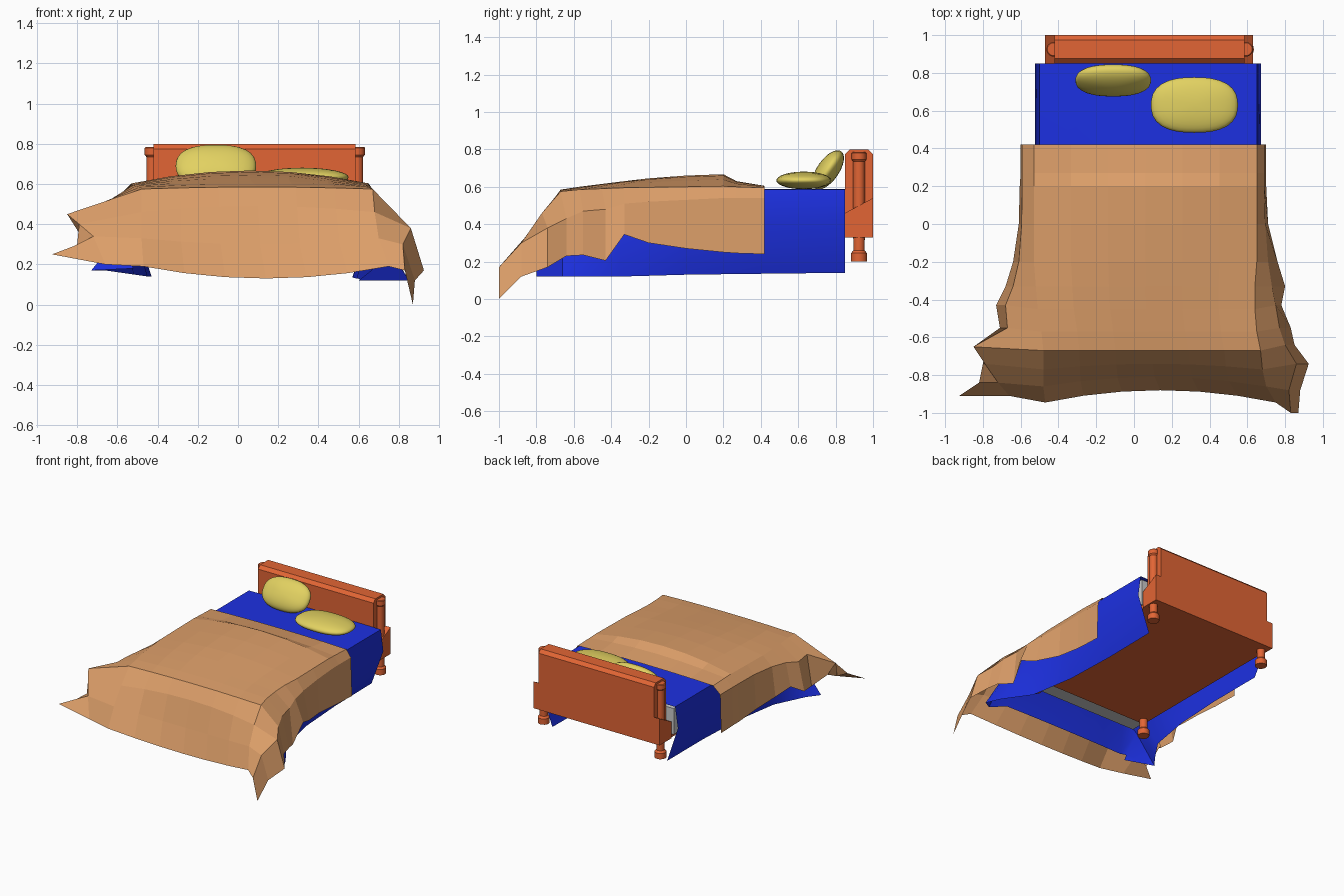
import bpy, bmesh, math
from mathutils import Matrix


def material(name, rgb):
    m = bpy.data.materials.new(name)
    m.diffuse_color = (*rgb, 1)
    return m


TAN = material("tan blanket", (0.71, 0.34, 0.14))
BLUE = material("blue sheet", (0.012, 0.03, 0.76))
WOOD = material("red wood", (0.76, 0.13, 0.035))
YELLOW = material("yellow pillow", (0.76, 0.64, 0.12))
GREY = material("light grey mattress", (0.6, 0.6, 0.6))


def finish(name, bm, mat, smooth=None):
    bmesh.ops.recalc_face_normals(bm, faces=bm.faces)
    me = bpy.data.meshes.new(name)
    bm.to_mesh(me)
    bm.free()
    me.materials.append(mat)
    ob = bpy.data.objects.new(name, me)
    bpy.context.collection.objects.link(ob)
    if smooth:
        bpy.ops.object.select_all(action='DESELECT')
        ob.select_set(True)
        bpy.context.view_layer.objects.active = ob
        bpy.ops.object.shade_smooth_by_angle(angle=math.radians(smooth))
    return ob


def prism(name, profile, x0, x1, mat):
    """Extrude a (y, z) profile along x."""
    bm = bmesh.new()
    a, b = [[bm.verts.new((x, y, z)) for y, z in profile] for x in (x0, x1)]
    bm.faces.new(a)
    bm.faces.new(b)
    n = len(a)
    for i in range(n):
        j = (i + 1) % n
        bm.faces.new((a[i], a[j], b[j], b[i]))
    return finish(name, bm, mat)


def box(name, x0, x1, y0, y1, z0, z1, mat):
    return prism(name, [(y0, z0), (y1, z0), (y1, z1), (y0, z1)], x0, x1, mat)


def lathe(name, profile, x, y, mat, sides=16):
    """Turn a (radius, z) profile around a vertical axis."""
    bm = bmesh.new()
    rings = [[bm.verts.new((x + r * math.cos(2 * math.pi * k / sides),
                            y + r * math.sin(2 * math.pi * k / sides), z))
              for k in range(sides)] for r, z in profile]
    for a, b in zip(rings, rings[1:]):
        for k in range(sides):
            j = (k + 1) % sides
            bm.faces.new((a[k], a[j], b[j], b[k]))
    bm.faces.new(rings[0])
    bm.faces.new(rings[-1])
    return finish(name, bm, mat, 35)


def drape(name, top, left, right, mat, cols=7, smooth=None):
    """Loft cloth from head to foot: crowned top rows plus hanging sides.
    top: y, bow, left x, right x, edge z, centre z
    sides: y, middle x, middle z, hem x, hem z"""
    bm = bmesh.new()
    rows = []
    for (y, bow, xl, xr, ze, zc), lt, rt in zip(top, left, right):
        pts = [(lt[3], lt[0], lt[4]), (lt[1], lt[0], lt[2])]
        for k in range(cols):
            t = 2 * k / (cols - 1) - 1
            c = 1 - t * t
            pts.append((xl + (xr - xl) * (t + 1) / 2, y + bow * c, ze + (zc - ze) * c))
        pts += [(rt[1], rt[0], rt[2]), (rt[3], rt[0], rt[4])]
        rows.append([bm.verts.new(p) for p in pts])
    for a, b in zip(rows, rows[1:]):
        for k in range(len(a) - 1):
            bm.faces.new((a[k], b[k], b[k + 1], a[k + 1]))
    ob = finish(name, bm, mat, smooth)
    # keep the outside facing up
    if sum(p.normal.z for p in ob.data.polygons) < 0:
        ob.data.flip_normals()
    return ob


def pillow(name, loc, size, tilt, mat, power=2.5):
    """Flattened ball with a slightly squared outline."""
    bm = bmesh.new()
    bmesh.ops.create_uvsphere(bm, u_segments=32, v_segments=16, radius=1)
    for v in bm.verts:
        r = math.hypot(v.co.x, v.co.y)
        if r > 1e-4:
            s = ((abs(v.co.x) / r) ** power + (abs(v.co.y) / r) ** power) ** (-1 / power)
            v.co.x *= s
            v.co.y *= s
    bm.transform(Matrix.Translation(loc) @ Matrix.Rotation(math.radians(tilt), 4, 'X')
                 @ Matrix.Diagonal((*size, 1)))
    return finish(name, bm, mat, 60)


# Headboard: wide base with sloping top, flush panel with chamfered top
prism("headboard_base", [(0.85, 0.33), (1.0, 0.33), (1.0, 0.54), (0.85, 0.46)], -0.47, 0.63, WOOD)
prism("headboard_panel", [(0.85, 0.46), (1.0, 0.54), (1.0, 0.775), (0.975, 0.80),
                          (0.875, 0.80), (0.85, 0.775)], -0.42, 0.585, WOOD)

# Turned posts and short foot legs
FOOT = [(0.043, 0.20), (0.043, 0.245), (0.03, 0.26)]
for side, x in (("left", -0.425), ("right", 0.592)):
    lathe("head_post_" + side, FOOT + [(0.031, 0.34), (0.031, 0.735), (0.039, 0.745),
                                       (0.039, 0.78), (0.034, 0.785)], x, 0.925, WOOD)
    lathe("foot_leg_" + side, FOOT + [(0.031, 0.35)], x, -0.40, WOOD)

# Frame and mattress
box("bed_frame", -0.46, 0.62, -0.44, 0.86, 0.33, 0.40, WOOD)
box("mattress", -0.485, 0.635, -0.59, 0.845, 0.36, 0.565, GREY)

# Sheet: sides tuck under near the head, flare near the foot
drape("sheet",
      [(0.85, 0, -0.50, 0.65, 0.585, 0.587), (0.40, 0, -0.50, 0.65, 0.585, 0.587),
       (0.0, 0, -0.50, 0.64, 0.58, 0.587), (-0.35, 0, -0.49, 0.63, 0.575, 0.58),
       (-0.58, 0, -0.46, 0.61, 0.565, 0.572), (-0.65, 0, -0.45, 0.60, 0.48, 0.50),
       (-0.72, 0.02, -0.47, 0.60, 0.21, 0.20)],
      [(0.85, -0.525, 0.42, -0.43, 0.14), (0.40, -0.525, 0.42, -0.43, 0.14),
       (0.0, -0.525, 0.42, -0.45, 0.14), (-0.35, -0.53, 0.42, -0.52, 0.15),
       (-0.55, -0.54, 0.40, -0.66, 0.17), (-0.64, -0.56, 0.38, -0.73, 0.17),
       (-0.73, -0.54, 0.23, -0.52, 0.18)],
      [(0.85, 0.672, 0.42, 0.57, 0.14), (0.40, 0.672, 0.42, 0.57, 0.135),
       (0.0, 0.673, 0.42, 0.59, 0.13), (-0.35, 0.68, 0.42, 0.66, 0.12),
       (-0.55, 0.69, 0.40, 0.80, 0.12), (-0.66, 0.71, 0.35, 0.85, 0.12),
       (-0.80, 0.70, 0.20, 0.60, 0.12)],
      BLUE, smooth=40)

# Blanket with rounded shoulders and flared, crumpled foot corners
drape("blanket",
      [(0.42, 0, -0.53, 0.65, 0.595, 0.605), (0.27, 0, -0.53, 0.65, 0.60, 0.63),
       (0.20, 0, -0.53, 0.65, 0.603, 0.667), (0.0, 0, -0.53, 0.65, 0.60, 0.66),
       (-0.20, 0, -0.53, 0.65, 0.597, 0.645), (-0.33, 0, -0.52, 0.64, 0.595, 0.63),
       (-0.45, 0, -0.51, 0.64, 0.59, 0.615), (-0.57, 0, -0.49, 0.65, 0.585, 0.60),
       (-0.67, 0, -0.48, 0.67, 0.575, 0.585), (-0.77, 0.03, -0.48, 0.68, 0.46, 0.49),
       (-0.86, 0.05, -0.48, 0.70, 0.33, 0.30), (-0.945, 0.065, -0.47, 0.75, 0.19, 0.13)],
      [(0.42, -0.592, 0.54, -0.60, 0.24), (0.27, -0.592, 0.54, -0.60, 0.245),
       (0.20, -0.592, 0.54, -0.605, 0.25), (0.0, -0.595, 0.54, -0.61, 0.27),
       (-0.20, -0.61, 0.53, -0.64, 0.30), (-0.33, -0.64, 0.52, -0.68, 0.34),
       (-0.43, -0.68, 0.50, -0.73, 0.28), (-0.55, -0.67, 0.51, -0.71, 0.27),
       (-0.65, -0.85, 0.45, -0.78, 0.34), (-0.74, -0.79, 0.40, -0.80, 0.30),
       (-0.84, -0.72, 0.34, -0.82, 0.29), (-0.91, -0.66, 0.20, -0.925, 0.25)],
      [(0.42, 0.69, 0.54, 0.70, 0.24), (0.27, 0.69, 0.54, 0.70, 0.245),
       (0.20, 0.69, 0.54, 0.70, 0.25), (0.0, 0.695, 0.53, 0.71, 0.27),
       (-0.20, 0.71, 0.52, 0.76, 0.30), (-0.33, 0.73, 0.51, 0.80, 0.345),
       (-0.43, 0.75, 0.48, 0.78, 0.205), (-0.55, 0.77, 0.47, 0.83, 0.235),
       (-0.64, 0.80, 0.43, 0.85, 0.23), (-0.74, 0.86, 0.38, 0.925, 0.17),
       (-0.88, 0.82, 0.30, 0.88, 0.12), (-1.0, 0.83, 0.17, 0.87, 0.0)],
      TAN)

# Pillows: one leaning on the headboard, one lying flat
pillow("leaning_pillow", (-0.11, 0.76, 0.69), (0.2, 0.122, 0.058), 55, YELLOW)
pillow("flat_pillow", (0.32, 0.63, 0.634), (0.23, 0.147, 0.047), 0, YELLOW)
